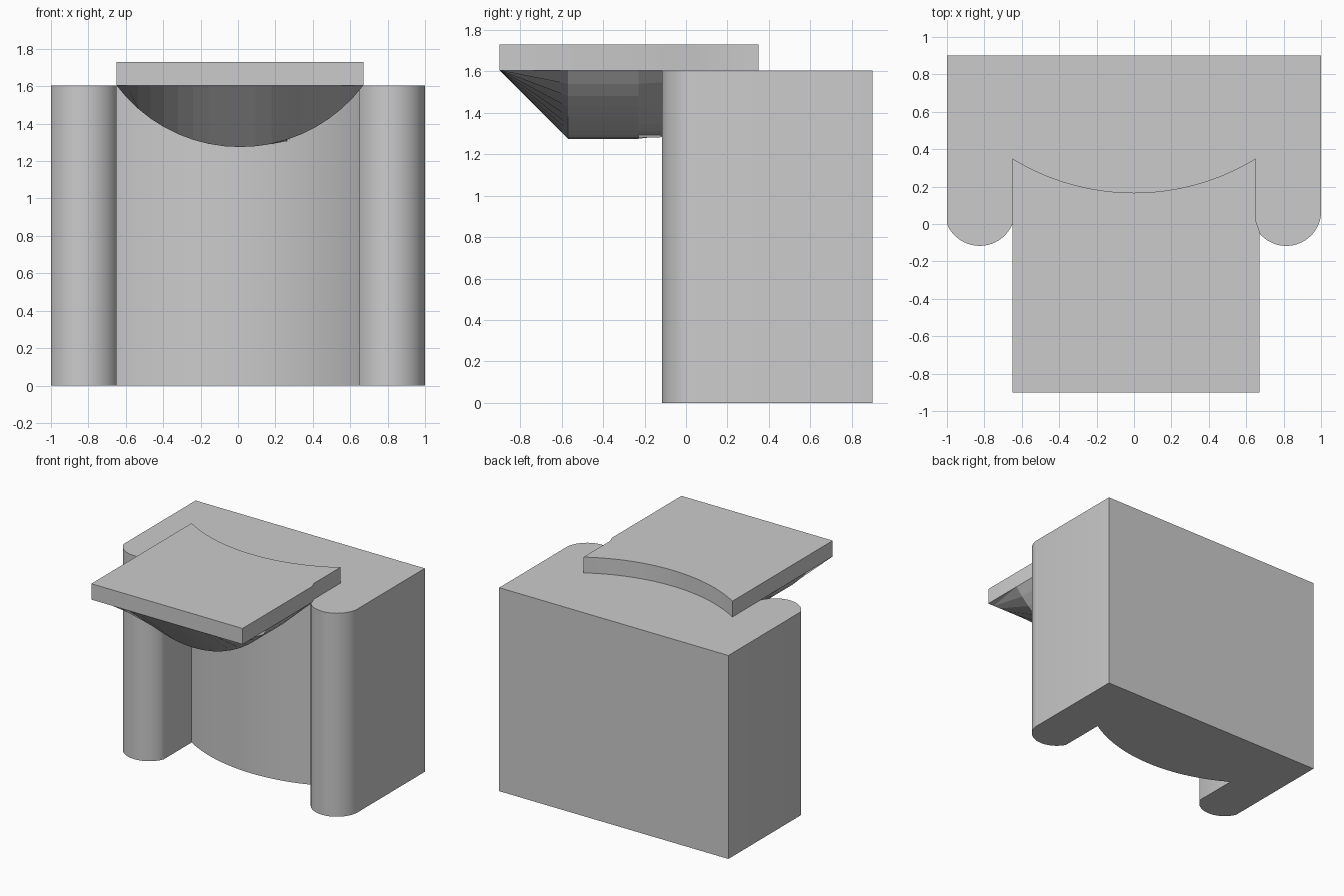
import bpy, bmesh, math
from mathutils import Vector

if "Cube" in bpy.data.objects:
    bpy.data.objects.remove(bpy.data.objects["Cube"])


def arc(a, m, b, n):
    """n+1 points on the circular arc from a through m to b."""
    a, m, b = Vector(a), Vector(m), Vector(b)
    d = 2 * (a.x * (m.y - b.y) + m.x * (b.y - a.y) + b.x * (a.y - m.y))
    A, M, B = a.length_squared, m.length_squared, b.length_squared
    c = Vector(((A * (m.y - b.y) + M * (b.y - a.y) + B * (a.y - m.y)) / d,
                (A * (b.x - m.x) + M * (a.x - b.x) + B * (m.x - a.x)) / d))
    r = (a - c).length
    ang = [math.atan2(p.y - c.y, p.x - c.x) for p in (a, m, b)]
    tau = 2 * math.pi
    sweep, mid = (ang[2] - ang[0]) % tau, (ang[1] - ang[0]) % tau
    if mid > sweep:
        sweep -= tau
    return [(c.x + r * math.cos(ang[0] + sweep * i / n),
             c.y + r * math.sin(ang[0] + sweep * i / n)) for i in range(n + 1)]


def finish(bm, name, smooth=False):
    bmesh.ops.recalc_face_normals(bm, faces=bm.faces)
    me = bpy.data.meshes.new(name)
    bm.to_mesh(me)
    bm.free()
    ob = bpy.data.objects.new(name, me)
    bpy.context.collection.objects.link(ob)
    if smooth:
        bpy.ops.object.select_all(action='DESELECT')
        ob.select_set(True)
        bpy.context.view_layer.objects.active = ob
        bpy.ops.object.shade_smooth_by_angle(angle=math.radians(30))
    return ob


def prism(name, profile, z0, z1):
    bm = bmesh.new()
    low = [bm.verts.new((x, y, z0)) for x, y in profile]
    top = [bm.verts.new((x, y, z1)) for x, y in profile]
    bm.faces.new(low)
    bm.faces.new(top)
    n = len(low)
    for i in range(n):
        j = (i + 1) % n
        bm.faces.new((low[i], low[j], top[j], top[i]))
    return finish(bm, name, True)


H, TOP = 1.605, 1.73
wall = arc((0.65, 0.35), (0, 0.167), (-0.65, 0.35), 32)
right_nose = arc((1, 0.05), (0.82, -0.117), (0.65, -0.02), 20)
left_nose = arc((-0.65, 0), (-0.825, -0.117), (-1, 0), 20)

# Backrest block with rounded side wings and a curved recess
prism("backrest_block", [(-1, 0.9), (1, 0.9)] + right_nose + wall + left_nose, 0, H)

# Thin seat slab fitting into the recess outline
prism("seat_slab", [(-0.65, -0.9), (0.67, -0.9), (0.67, -0.035), (0.65, 0.02)] + wall, H, TOP)

# Faceted bowl under the slab: front edge, two equal arcs, tapered end at the wall
bowl = arc((-0.65, H), (0.01, 1.275), (0.67, H), 18)
rows = [[(x, -0.9, H) for x, z in bowl],
        [(x, -0.57, z) for x, z in bowl],
        [(x, -0.23, z) for x, z in bowl]]
back = []
for x, z in bowl:
    x = min(x, 0.65)
    t = (x + 0.65) / 0.87 if x < 0.22 else (0.65 - x) / 0.43
    back.append((x, 0.167 + 0.183 * (x / 0.65) ** 2, H - 0.33 * t))
rows.append(back)
bm = bmesh.new()
grid = [[bm.verts.new(p) for p in row] for row in rows]
for r0, r1 in zip(grid, grid[1:]):
    for i in range(len(r0) - 1):
        bm.faces.new((r0[i], r0[i + 1], r1[i + 1], r1[i]))
bmesh.ops.remove_doubles(bm, verts=bm.verts, dist=0.0005)
finish(bm, "seat_underside")
